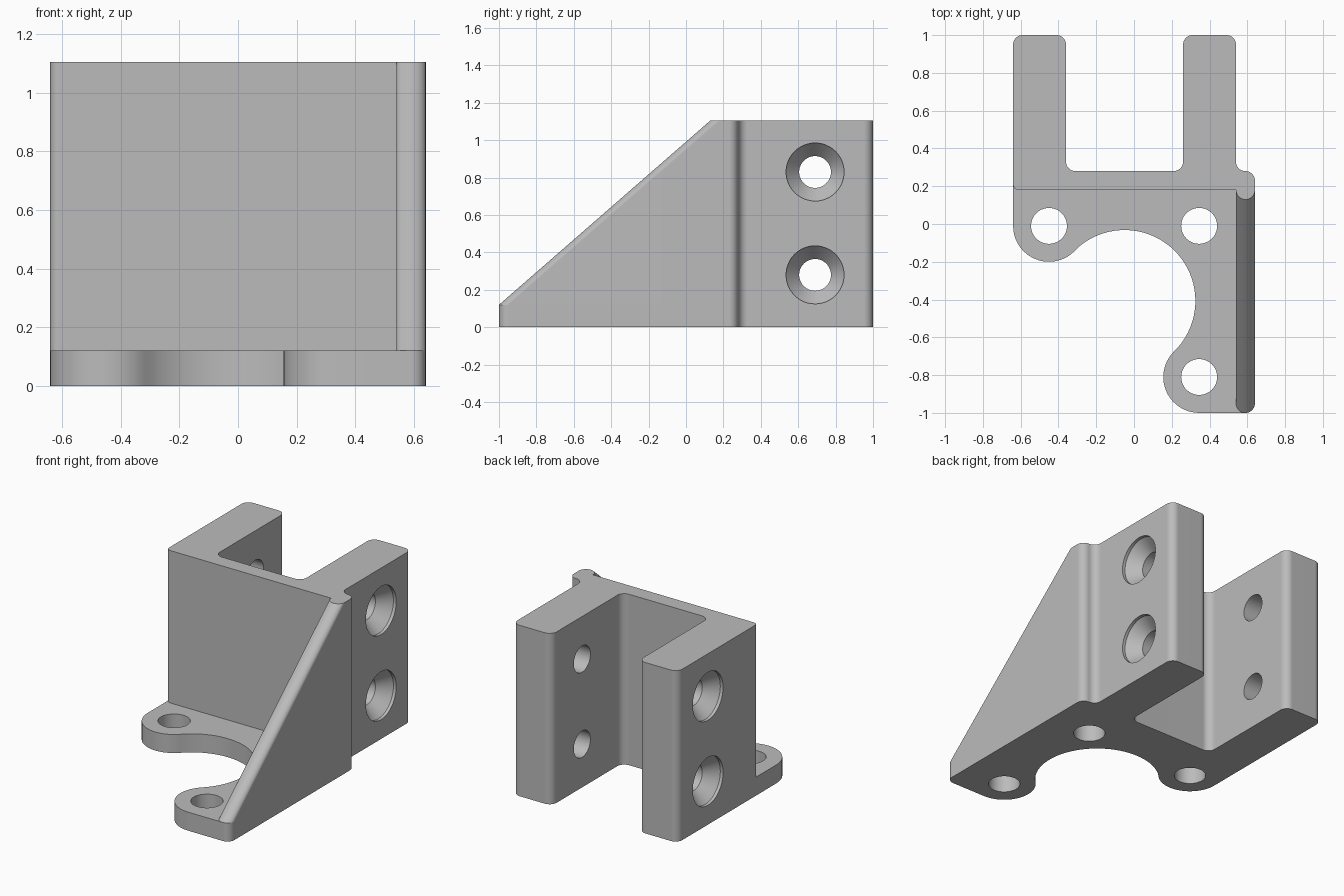
import bpy, bmesh
from math import pi, cos, sin, tan, radians
from mathutils import Vector, Matrix

if "Cube" in bpy.data.objects:
    bpy.data.objects.remove(bpy.data.objects["Cube"], do_unlink=True)

HEIGHT, BASE = 1.105, 0.12
grey = bpy.data.materials.new("light grey")
grey.use_nodes = True
COLOUR = (0.5, 0.5, 0.5, 1)
grey.diffuse_color = COLOUR
grey.node_tree.nodes["Principled BSDF"].inputs["Base Color"].default_value = COLOUR


def arc(centre, r, start, end, steps):
    """Points on an arc, angles in degrees."""
    angles = [radians(start + (end - start) * i / steps) for i in range(steps + 1)]
    return [Vector((centre[0] + r * cos(a), centre[1] + r * sin(a))) for a in angles]


def rounded(corners, steps=8):
    """Outline from (x, y, radius) corners, convex or concave."""
    pts = []
    for i, (x, y, r) in enumerate(corners):
        p = Vector((x, y))
        if r == 0:
            pts.append(p)
            continue
        a = (Vector(corners[i - 1][:2]) - p).normalized()
        b = (Vector(corners[(i + 1) % len(corners)][:2]) - p).normalized()
        half = a.angle(b) / 2
        centre = p + (a + b).normalized() * r / sin(half)
        s = p + a * r / tan(half) - centre
        e = p + b * r / tan(half) - centre
        sweep = s.angle_signed(e)
        for k in range(steps + 1):
            pts.append(centre + Matrix.Rotation(-sweep * k / steps, 2) @ s)
    return pts


def make(name, bm):
    bmesh.ops.remove_doubles(bm, verts=bm.verts, dist=1e-5)
    bmesh.ops.recalc_face_normals(bm, faces=bm.faces)
    mesh = bpy.data.meshes.new(name)
    bm.to_mesh(mesh)
    bm.free()
    mesh.materials.append(grey)
    ob = bpy.data.objects.new(name, mesh)
    bpy.context.collection.objects.link(ob)
    return ob


def prism(name, bottom, z0, z1, top=None):
    """Solid between a bottom outline and a matching top outline."""
    bm = bmesh.new()
    lo = [bm.verts.new((p.x, p.y, z0)) for p in bottom]
    hi = [bm.verts.new((p.x, p.y, z1)) for p in (top or bottom)]
    bm.faces.new(lo)
    bm.faces.new(hi)
    for i in range(len(lo)):
        j = (i + 1) % len(lo)
        bm.faces.new((lo[i], lo[j], hi[j], hi[i]))
    return make(name, bm)


def turned(name, profile, matrix, sides=48):
    """Solid of revolution about local z from (radius, z) pairs."""
    bm = bmesh.new()
    rings = [[bm.verts.new(matrix @ Vector((r * cos(2 * pi * i / sides),
                                           r * sin(2 * pi * i / sides), z)))
              for i in range(sides)] for r, z in profile]
    for a, b in zip(rings, rings[1:]):
        for i in range(sides):
            j = (i + 1) % sides
            bm.faces.new((a[i], a[j], b[j], b[i]))
    bm.faces.new(rings[0])
    bm.faces.new(rings[-1])
    return make(name, bm)


def activate(ob):
    bpy.ops.object.select_all(action="DESELECT")
    ob.select_set(True)
    bpy.context.view_layer.objects.active = ob


def cut(ob, cutter):
    cutter.hide_render = True
    activate(ob)
    mod = ob.modifiers.new("hole", "BOOLEAN")
    mod.operation, mod.solver, mod.object = "DIFFERENCE", "EXACT", cutter
    bpy.ops.object.modifier_apply(modifier=mod.name)
    bpy.data.objects.remove(cutter, do_unlink=True)


def finish(ob):
    activate(ob)
    bpy.ops.object.shade_smooth_by_angle(angle=radians(30))
    mod = ob.modifiers.new("even shading", "WEIGHTED_NORMAL")
    mod.keep_sharp = True
    bpy.ops.object.modifier_apply(modifier=mod.name)


# U-shaped upright: web, two arms and the rounded step at the brace
R = 0.05
upright = prism("upright_bracket", rounded([
    (-0.64, 0.18, 0.03), (0.64, 0.18, 0), (0.64, 0.28, R), (0.54, 0.28, R - 0.001),
    (0.54, 1, R), (0.26, 1, R), (0.26, 0.28, R), (-0.36, 0.28, R),
    (-0.36, 1, R), (-0.64, 1, R)]), 0, HEIGHT)

# Countersunk screw holes, entering each arm from its outer side
screw = [(0.155, -0.1), (0.155, 0.02), (0.085, 0.10), (0.085, 0.4)]
for face_x, inward in ((0.54, -1), (-0.64, 1)):
    for z in (0.28, 0.83):
        place = Matrix.Translation((face_x, 0.69, z)) @ Matrix.Rotation(inward * pi / 2, 4, "Y")
        cut(upright, turned("screw_cutter", screw, place))
finish(upright)

# Base flange: two round lugs joined by a large motor-style recess
lugs = [(-0.45, -0.01), (0.345, -0.81)]
flange_outline = [Vector((-0.64, 0.22))]
flange_outline += arc(lugs[0], 0.19, 180, 315, 20)
flange_outline += arc((-0.05, -0.407), 0.375, 134, -44, 40)[1:-1]
flange_outline += arc(lugs[1], 0.19, 135, 270, 20)
flange_outline += arc((0.59, -0.95), R, 270, 360, 8)
flange_outline.append(Vector((0.64, 0.22)))
flange = prism("base_flange", flange_outline, 0, BASE)
for x, y in lugs + [(0.345, -0.01)]:
    cut(flange, turned("bolt_cutter", [(0.095, -0.1), (0.095, 0.3)],
                       Matrix.Translation((x, y, 0))))
finish(flange)

# Triangular side brace with a round-nosed sloping edge


def brace_section(nose_y):
    nose = arc((0.59, nose_y), R, 180, 360, 16)
    return nose + [Vector((0.64, 0.2)), Vector((0.54, 0.2))]


brace = prism("side_brace", brace_section(-0.95), BASE, HEIGHT, brace_section(0.18))
finish(brace)
